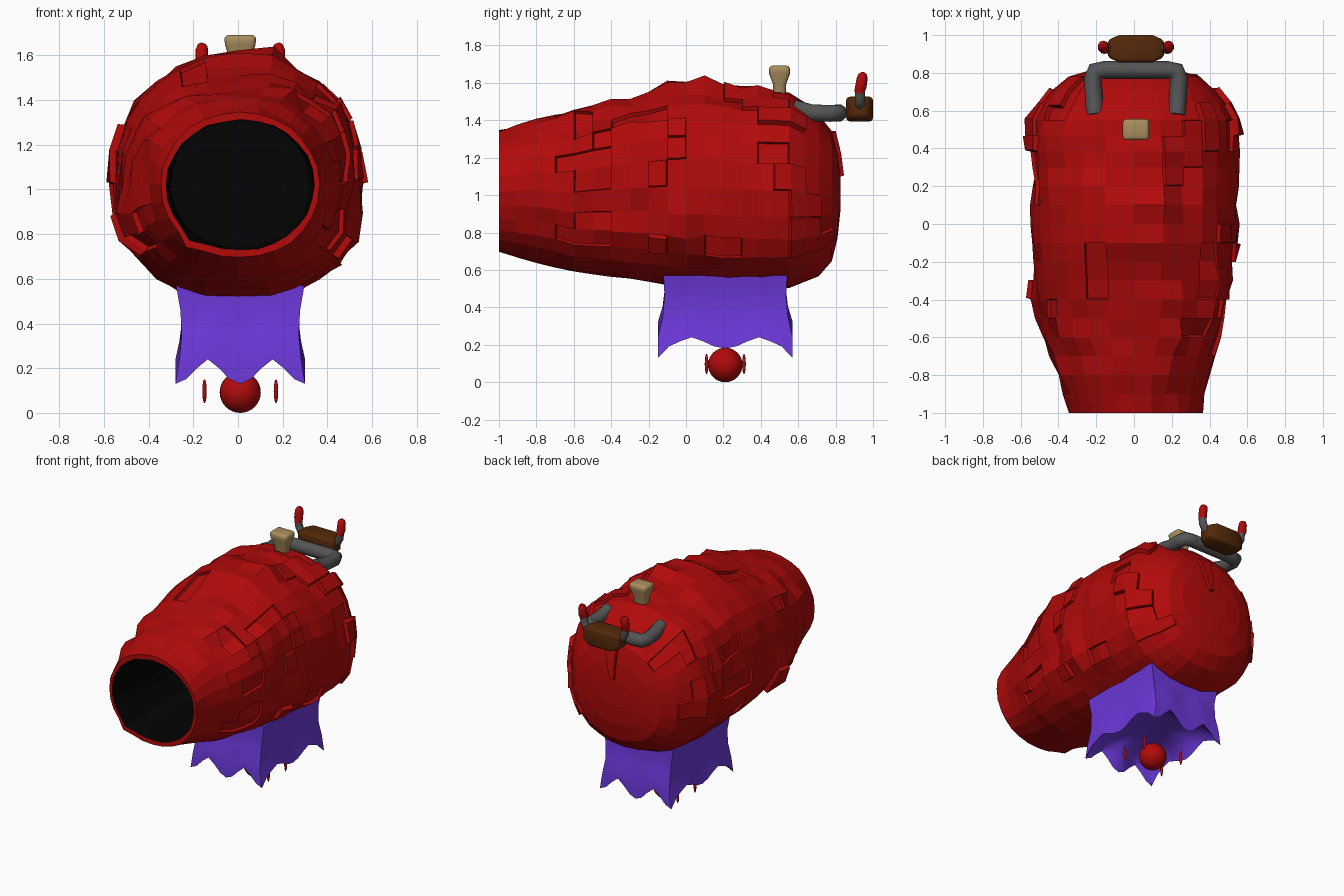
import bpy, bmesh, math, random
from mathutils import Vector

if "Cube" in bpy.data.objects:
    bpy.data.objects.remove(bpy.data.objects["Cube"])

random.seed(23)


def material(name, rgb):
    m = bpy.data.materials.new(name)
    m.diffuse_color = (*rgb, 1)
    m.use_nodes = True
    m.node_tree.nodes["Principled BSDF"].inputs["Base Color"].default_value = m.diffuse_color
    return m


RED = material("red", (0.44, 0.003, 0.003))
BLACK = material("black", (0.001, 0.001, 0.001))
PURPLE = material("purple", (0.15, 0.04, 0.70))
BROWN = material("brown", (0.09, 0.022, 0.003))
GREY = material("grey", (0.09, 0.09, 0.09))
TAN = material("tan", (0.40, 0.27, 0.11))


def finish(bm, name, mats, smooth=None):
    me = bpy.data.meshes.new(name)
    bm.to_mesh(me)
    bm.free()
    ob = bpy.data.objects.new(name, me)
    bpy.context.collection.objects.link(ob)
    for m in mats:
        me.materials.append(m)
    if smooth:
        bpy.context.view_layer.objects.active = ob
        for o in bpy.context.selected_objects:
            o.select_set(False)
        ob.select_set(True)
        bpy.ops.object.shade_smooth_by_angle(angle=math.radians(smooth))
    return ob


def bridge(bm, rings):
    """Skin a list of closed vertex rings and return the grid of faces."""
    grid = []
    for a, b in zip(rings, rings[1:]):
        n = len(a)
        grid.append([bm.faces.new((a[k], a[(k + 1) % n], b[(k + 1) % n], b[k])) for k in range(n)])
    return grid


def se(c, e):
    return math.copysign(abs(c) ** e, c)


# Barrel body: lofted rings from the bore end, over the muzzle rim, to the back
N = 28
# y, half width, bottom z, top z
bore = [(-0.1, 0.31, 0.74, 1.31), (-0.95, 0.325, 0.73, 1.31), (-1.0, 0.33, 0.73, 1.31)]
keys = [(-1.0, 0.352, 0.695, 1.345), (-0.8, 0.40, 0.64, 1.42), (-0.6, 0.465, 0.59, 1.44),
        (-0.4, 0.515, 0.565, 1.50), (-0.1, 0.54, 0.515, 1.58), (0.1, 0.545, 0.505, 1.59),
        (0.3, 0.545, 0.50, 1.555), (0.55, 0.53, 0.50, 1.55)]
shell = []
for a, b in zip(keys, keys[1:]):
    steps = max(1, round((b[0] - a[0]) / 0.1))
    shell += [[p + (q - p) * s / steps for p, q in zip(a, b)] for s in range(steps)]
shell += [keys[-1], (0.63, 0.49, 0.53, 1.50), (0.71, 0.43, 0.57, 1.43),
          (0.78, 0.35, 0.65, 1.34), (0.81, 0.25, 0.77, 1.22), (0.825, 0.12, 0.91, 1.10)]

bm = bmesh.new()
rings = []
first = len(bore)
for i, (y, w, lo, hi) in enumerate(bore + shell):
    ring = []
    outer = i > first
    e = 0.87 if i > first + 3 else 0.95
    for k in range(N):
        a = 2 * math.pi * k / N
        j = 1 + random.uniform(-0.012, 0.012) * (i >= 1)
        if k == 18 and 1 <= i <= 3:          # chip in the lower muzzle rim
            j = 1.08
        ring.append(bm.verts.new((0.01 * (not outer) + w * se(math.cos(a), e) * j, y,
                                  (lo + hi) / 2 + (hi - lo) / 2 * se(math.sin(a), e) * j)))
    rings.append(ring)
grid = bridge(bm, rings)
bm.faces.new(rings[-1])
end = bm.faces.new(rings[0][::-1])
for f in grid[0] + grid[1] + [end]:
    f.material_index = 1
bmesh.ops.recalc_face_normals(bm, faces=bm.faces)


def smooth_underside(k):
    return 17 <= k % N <= 24


# Broad sloping lumps: push runs of shell vertices in or out
for _ in range(60):
    i, k = random.randrange(first + 1, len(rings) - 6), random.randrange(N)
    d = random.choice((-0.015, 0.015, 0.025, 0.03))
    for ii in range(i, min(i + random.randint(1, 4), len(rings) - 5)):
        for kk in range(k, k + random.randint(1, 2)):
            if not smooth_underside(kk):
                v = rings[ii][kk % N]
                out = Vector((v.co.x, 0, v.co.z - 1.03)).normalized()
                v.co += out * d

# Stepped rock plates
bm.normal_update()
used = set()
for n in range(48):
    back = n < 3
    i = random.randrange(len(grid) - 4, len(grid) - 1) if back else random.randrange(first + 1, len(grid) - 5)
    k = random.randrange(N)
    if smooth_underside(k):
        continue
    cells = set()
    for kk in range(k, k + random.randint(1, 2)):   # staggered runs along the barrel
        s = i + random.randint(0, 1)
        cells |= {(ii, kk % N) for ii in range(s, min(s + random.randint(1, 3), len(grid)))}
    if cells & used or not cells:
        continue
    used |= cells
    bmesh.ops.inset_region(bm, faces=[grid[a][b] for a, b in cells], thickness=0.003,
                           depth=random.choice((-0.025, -0.02, 0.02, 0.03)), use_even_offset=True)
for v in bm.verts:
    v.co.y = max(v.co.y, -1.0)
finish(bm, "barrel_body", [RED, BLACK])

# Cloth skirt: square tube with scalloped hem, closed inside by a shallow vault
bm = bmesh.new()
S = 12
rows = [(0, 0.287, 0.33), (0.25, 0.268, 0.325), (0.5, 0.262, 0.335),
        (0.75, 0.272, 0.36), (1, 0.29, 0.36)]
corners = [(-1, -1), (1, -1), (1, 1), (-1, 1)]
rings = []
for t, hx, hy in rows:
    ring = []
    for c in range(4):
        (ax, ay), (bx, by) = corners[c], corners[(c + 1) % 4]
        for s in range(S):
            u = s / S
            tip = 0.11 if s == 0 or c % 2 == 0 else 0.06
            hem = 0.24 - tip * abs(math.cos(2 * math.pi * u)) ** 1.5
            ring.append(bm.verts.new((0.01 + hx * (ax + (bx - ax) * u),
                                      0.21 + hy * (ay + (by - ay) * u),
                                      0.57 + (hem - 0.57) * t)))
    rings.append(ring)
for scale, mix in ((0.93, 0.35), (0.75, 0.8), (0.4, 1.0)):
    rings.append([bm.verts.new((0.01 + (v.co.x - 0.01) * scale, 0.21 + (v.co.y - 0.21) * scale,
                                v.co.z + (0.32 - v.co.z) * mix)) for v in rings[4]])
bridge(bm, rings[::-1])
bm.faces.new(rings[-1][::-1])
finish(bm, "cloth_skirt", [PURPLE], 40)


# Floating orb with four thin spindles around it
def ellipsoid(name, loc, size, mat, seg=24):
    bm = bmesh.new()
    bmesh.ops.create_uvsphere(bm, u_segments=seg, v_segments=seg // 2, radius=1)
    for v in bm.verts:
        v.co = Vector(loc) + Vector([p * q for p, q in zip(v.co, size)])
    return finish(bm, name, [mat], 60)


ellipsoid("orb", (0.01, 0.21, 0.092), (0.092,) * 3, RED, 32)
for i, (sx, sy) in enumerate(corners):
    ellipsoid(f"orb_spindle_{i}", (0.01 + 0.16 * sx, 0.21 + 0.1 * sy, 0.097), (0.01, 0.01, 0.055), RED, 12)


# Rear handle and grip horns as round-section tubes (x, y, z, radius factor)
def tube(name, pts, r, mat):
    cu = bpy.data.curves.new(name, 'CURVE')
    cu.dimensions = '3D'
    cu.bevel_depth = r
    cu.bevel_resolution = 3
    cu.use_fill_caps = True
    sp = cu.splines.new('POLY')
    sp.points.add(len(pts) - 1)
    for p, q in zip(sp.points, pts):
        p.co = (*q[:3], 1)
        p.radius = q[3] if len(q) > 3 else 1
    sp.use_smooth = True
    cu.materials.append(mat)
    ob = bpy.data.objects.new(name, cu)
    bpy.context.collection.objects.link(ob)
    return ob


arm = [(0.215, 0.575, 1.465), (0.222, 0.67, 1.44), (0.228, 0.77, 1.437), (0.215, 0.81, 1.438), (0.17, 0.815, 1.44)]
tube("rear_handle", [(0.01 + x, y, z) for x, y, z in arm]
     + [(0.01 - x, y, z) for x, y, z in arm[::-1]], 0.047, GREY)
for s, side in ((1, "right"), (-1, "left")):
    tube(f"horn_joint_{side}", [(0.01 + s * x, y, z) for x, y, z in
                                [(0.10, 0.93, 1.47), (0.15, 0.93, 1.49), (0.165, 0.93, 1.52), (0.17, 0.93, 1.57)]],
         0.027, GREY)
    tube(f"horn_{side}", [(0.01 + s * x, y, z, r) for x, y, z, r in
                          [(0.168, 0.925, 1.545, 0.9), (0.172, 0.935, 1.58, 1.05), (0.172, 0.942, 1.625, 1),
                           (0.168, 0.945, 1.645, 0.8), (0.165, 0.946, 1.654, 0.4)]], 0.029, RED)


def block(name, loc, sections, mat, axis, bevel):
    """Stacked rectangles (position, half a, half b) with rounded edges."""
    bm = bmesh.new()
    rings = []
    for d, ha, hb in sections:
        ring = [(sx * ha, sy * hb) for sx, sy in corners]
        rings.append([bm.verts.new(Vector(loc) + Vector((d, a, b) if axis == 'X' else (a, b, d)))
                      for a, b in ring])
    bridge(bm, rings)
    bm.faces.new(rings[0][::-1])
    bm.faces.new(rings[-1])
    bm.normal_update()
    rounded = [e for e in bm.edges if e.calc_face_angle(0) > 0.6]
    bmesh.ops.bevel(bm, geom=rounded, offset=bevel, segments=3, profile=0.5, affect='EDGES')
    return finish(bm, name, [mat], 40)


# Brown grip block behind the handle, tapering to both ends
block("grip_block", (0.01, 0.928, 1.46), [(-0.15, 0.045, 0.045), (-0.09, 0.072, 0.066),
                                          (0.09, 0.072, 0.066), (0.15, 0.045, 0.045)], BROWN, 'X', 0.02)

# Sight peg on top
block("sight_peg", (0.01, 0.5, 0), [(1.50, 0.045, 0.034), (1.59, 0.05, 0.034),
                                    (1.645, 0.068, 0.055), (1.692, 0.073, 0.058)], TAN, 'Z', 0.022)
